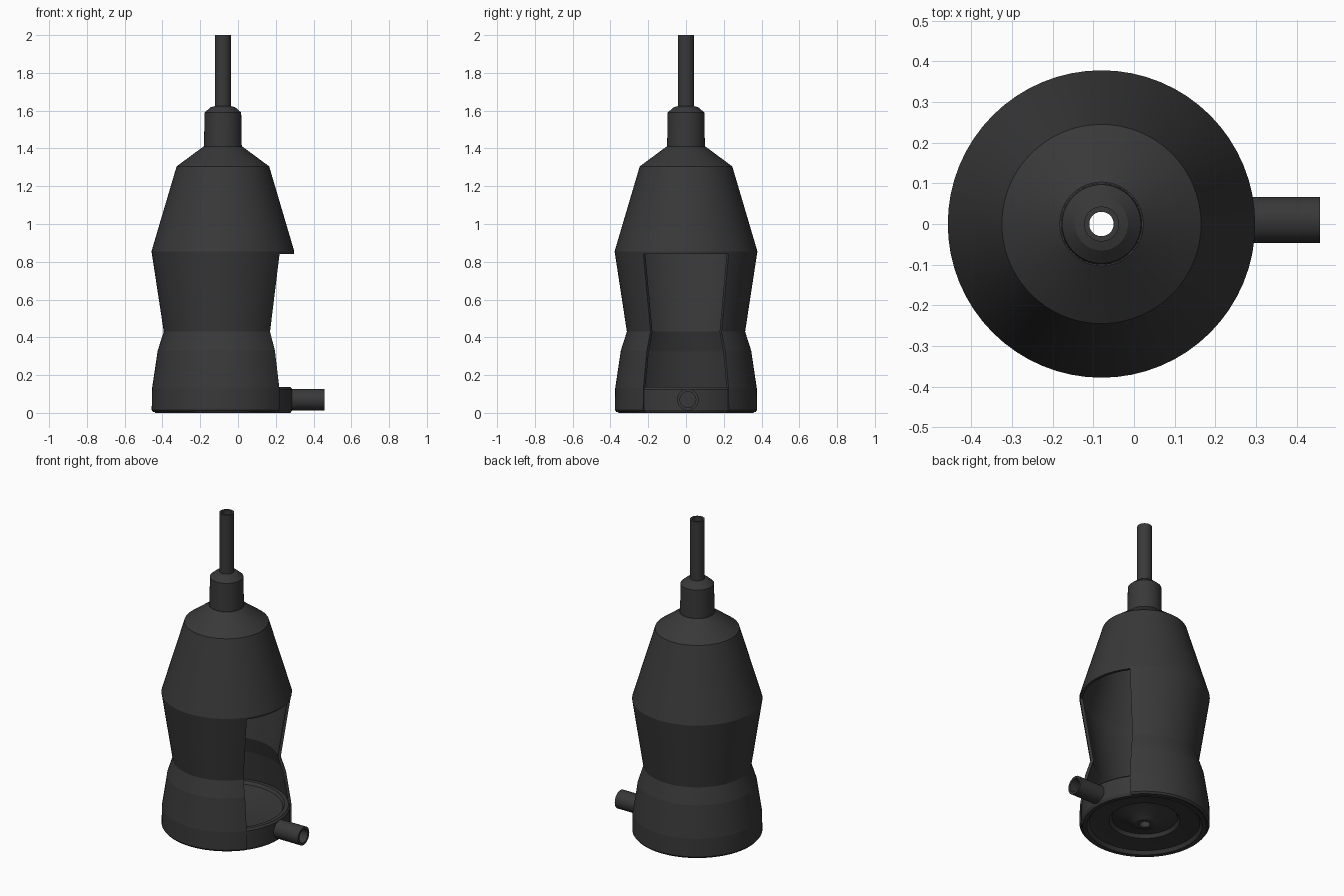
import bpy, bmesh
from math import radians, cos, sin, pi
from mathutils import Matrix

if "Cube" in bpy.data.objects:
    bpy.data.objects.remove(bpy.data.objects["Cube"])

CX = -0.08      # main axis position
SEG = 64

black = bpy.data.materials.new("black_plastic")
black.diffuse_color = (0.04, 0.04, 0.04, 1)
black.use_nodes = True
black.node_tree.nodes["Principled BSDF"].inputs["Base Color"].default_value = black.diffuse_color


def revolve(name, profile, seg=SEG, start=0.0, end=360.0, matrix=None):
    """Sweep a closed (r, z) loop around z; partial sweeps get end caps."""
    full = abs(end - start) >= 360
    bm = bmesh.new()
    rings = []
    for i in range(seg if full else seg + 1):
        a = radians(start + (end - start) * i / seg)
        rings.append([bm.verts.new((r * cos(a), r * sin(a), z)) for r, z in profile])
    n = len(profile)
    for i in range(seg):
        p, q = rings[i], rings[(i + 1) % len(rings)]
        for j in range(n):
            k = (j + 1) % n
            bm.faces.new((p[j], q[j], q[k], p[k]))
    if not full:
        bm.faces.new(rings[0])
        bm.faces.new(rings[-1])
    bmesh.ops.recalc_face_normals(bm, faces=bm.faces)
    bm.transform(matrix or Matrix.Translation((CX, 0, 0)))
    me = bpy.data.meshes.new(name)
    bm.to_mesh(me)
    bm.free()
    ob = bpy.data.objects.new(name, me)
    bpy.context.collection.objects.link(ob)
    me.materials.append(black)
    return ob


def activate(ob):
    bpy.ops.object.select_all(action='DESELECT')
    ob.select_set(True)
    bpy.context.view_layer.objects.active = ob


def smooth(ob, angle=7):
    activate(ob)
    bpy.ops.object.shade_smooth_by_angle(angle=radians(angle))


# Hollow bell body, collar and top tube in one wall
outer = [(0.368, 0.004), (0.377, 0.015), (0.375, 0.13), (0.345, 0.33), (0.313, 0.43),
         (0.378, 0.855), (0.245, 1.305), (0.103, 1.41), (0.1, 1.41), (0.097, 1.59),
         (0.065, 1.618), (0.043, 1.624), (0.043, 2.0)]
inner = [(0.03, 2.0), (0.03, 1.40), (0.09, 1.395), (0.23, 1.293), (0.36, 0.852),
         (0.296, 0.43), (0.328, 0.325), (0.358, 0.13), (0.358, 0.004)]
body = revolve("bell_body", outer + inner)

# Window wedge cut out of the right side
cutter = revolve("window_cutter", [(0.25, -0.1), (0.6, -0.1), (0.6, 0.842), (0.25, 0.842)],
                 16, -37, 37)
cutter.hide_render = True
mod = body.modifiers.new("window", 'BOOLEAN')
mod.operation = 'DIFFERENCE'
mod.solver = 'EXACT'
mod.object = cutter
activate(body)
bpy.ops.object.modifier_apply(modifier=mod.name)
bpy.data.objects.remove(cutter)
smooth(body)

# Base dish: raised rim, shallow floor on top, ringed funnel underneath
base = revolve("base_dish", [
    (0.358, 0.0), (0.368, 0.016), (0.368, 0.125), (0.358, 0.137), (0.335, 0.137),
    (0.325, 0.118), (0.032, 0.085),
    (0.032, 0.01), (0.06, 0.012), (0.10, 0.035), (0.19, 0.055), (0.205, 0.035),
    (0.225, 0.035), (0.32, 0.02), (0.335, 0.0)])
smooth(base, 25)

# Drain spout pointing right
spout = revolve("drain_spout", [(0.042, 0.26), (0.057, 0.26), (0.057, 0.457), (0.042, 0.457)], 32,
                matrix=Matrix.Translation((0, 0.01, 0.07)) @ Matrix.Rotation(pi / 2, 4, 'Y'))
smooth(spout, 30)
